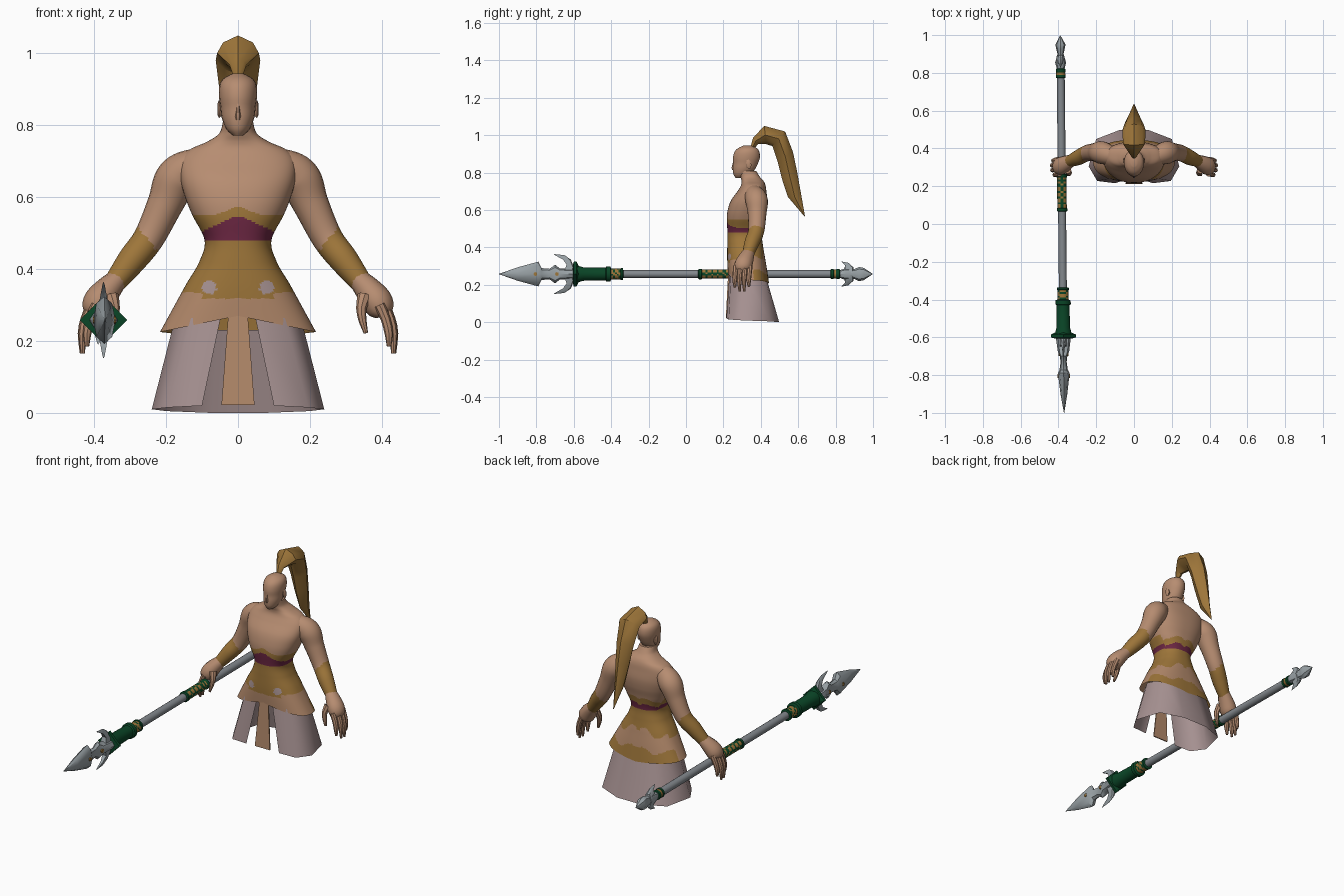
import bpy, bmesh, math
from mathutils import Vector as V

if "Cube" in bpy.data.objects:
    bpy.data.objects.remove(bpy.data.objects["Cube"])


def mat(name, r, g, b):
    m = bpy.data.materials.new(name)
    m.diffuse_color = (r, g, b, 1)
    m.use_nodes = True
    m.node_tree.nodes["Principled BSDF"].inputs["Base Color"].default_value = m.diffuse_color
    return m


SKIN = mat("skin", .47, .265, .165)
GOLD = mat("gold cloth", .34, .18, .042)
SASH = mat("wine sash", .15, .02, .055)
TAN = mat("tan cloth", .45, .25, .145)
MAUVE = mat("mauve cloth", .39, .29, .29)
GREEN = mat("green enamel", .003, .06, .02)
STEEL = mat("shaft steel", .23, .25, .27)
BLADE = mat("blade steel", .32, .36, .38)


def finish(name, bm, mats, rule=None):
    bmesh.ops.remove_doubles(bm, verts=bm.verts, dist=1e-5)
    bmesh.ops.recalc_face_normals(bm, faces=bm.faces)
    if rule:
        for f in bm.faces:
            f.material_index = rule(f.calc_center_median())
    me = bpy.data.meshes.new(name)
    bm.to_mesh(me)
    bm.free()
    for m in mats:
        me.materials.append(m)
    ob = bpy.data.objects.new(name, me)
    bpy.context.collection.objects.link(ob)
    return ob


def loft(name, rings, mats, rule=None, caps=(True, True), closed=True):
    bm = bmesh.new()
    rows = [[bm.verts.new(p) for p in r] for r in rings]
    n = len(rows[0])
    for a, b in zip(rows, rows[1:]):
        for i in range(n if closed else n - 1):
            j = (i + 1) % n
            bm.faces.new((a[i], a[j], b[j], b[i]))
    for row, cap in zip((rows[0], rows[-1]), caps):
        if cap:
            bm.faces.new(row)
    return finish(name, bm, mats, rule)


def ring(c, u, v, n, p=1.0):
    """Closed section around c with half axes u and v; p < 1 makes it boxier."""
    out = []
    for i in range(n):
        t = 2 * math.pi * i / n
        a, b = math.cos(t), math.sin(t)
        out.append(V(c) + V(u) * math.copysign(abs(a) ** p, a) + V(v) * math.copysign(abs(b) ** p, b))
    return out


def level(z, hx, yf, yb, n, p=1.0):
    return ring((0, (yf + yb) / 2, z), (hx, 0, 0), (0, (yb - yf) / 2, 0), n, p)


def smooth_rows(rows, steps):
    """Catmull-Rom refinement of a table of numbers."""
    out = []
    for i in range(len(rows) - 1):
        p = [rows[max(i - 1, 0)], rows[i], rows[i + 1], rows[min(i + 2, len(rows) - 1)]]
        for s in range(steps):
            t = s / steps
            out.append([.5 * (2 * b + (c - a) * t + (2 * a - 5 * b + 4 * c - d) * t * t
                              + (3 * b - a - 3 * c + d) * t ** 3) for a, b, c, d in zip(*p)])
    return out + [list(rows[-1])]


def tube(name, rows, mats, n=12, steps=3, rule=None, depth=1.0):
    """Limb through rows of (x, y, z, radius)."""
    rows = smooth_rows(rows, steps)
    pts = [V(r[:3]) for r in rows]
    rings = []
    for i, r in enumerate(rows):
        t = (pts[min(i + 1, len(pts) - 1)] - pts[max(i - 1, 0)]).normalized()
        u = t.cross(V((0, 1, 0))).normalized()
        rings.append(ring(pts[i], u * r[3], t.cross(u) * r[3] * depth, n))
    return loft(name, rings, mats, rule)


def mirror(ob):
    ob.modifiers.new("mirror", 'MIRROR')
    return ob


# torso and flared tunic: z, half width, front y, back y
body = [(.81, .042, .28, .375), (.778, .052, .29, .395), (.755, .085, .297, .415), (.732, .135, .294, .425),
        (.70, .16, .275, .43), (.65, .16, .24, .435), (.60, .147, .223, .43), (.55, .127, .218, .418),
        (.48, .093, .222, .405), (.42, .108, .221, .41), (.36, .143, .22, .42), (.30, .176, .221, .432),
        (.225, .217, .224, .445)]
rows = []
for z, hx, yf, yb in smooth_rows(body, 14):
    r = level(z, hx, yf, yb, 120, .85)
    w = max(0, (.36 - z) / .135)
    for p in r:
        k = w * (1 - abs(p.x) / hx)
        p.z += .045 * k if p.y < (yf + yb) / 2 else -.025 * k
    rows.append(r)


def body_colour(c):
    x, z, back = abs(c.x), c.z, c.y > .36
    wave = .012 * math.sin(45 * x)
    if back:
        if z > .535 + wave:
            return 0
        if z > .50 + wave:
            return 1
        if z > .475:
            return 2
        return 3 if .27 + wave < z < .36 + 2 * wave else 1
    top = .575 - .4 * x if x < .06 else .551
    if z > top:
        return 0
    if .48 < z < max(.495, .55 - .45 * x):
        return 2
    if c.y < .3 and math.hypot(x - .08, z - .348) < .02 and z > .325 + (x - .06) * .3:
        return 4
    return 1 if z > (.318 if x < .1 else .335) else 3


loft("torso_and_tunic", rows, [SKIN, GOLD, SASH, TAN, MAUVE], body_colour, (True, False))

# head
skull = [(.772, .014, .266, .31), (.79, .033, .254, .345), (.82, .045, .25, .37), (.85, .049, .252, .385),
         (.88, .053, .251, .395), (.91, .052, .259, .393), (.93, .041, .277, .38), (.944, .015, .305, .35)]
loft("head", [level(*r, 20) for r in smooth_rows(skull, 3)], [SKIN])
loft("nose", [ring((0, y, z), (w, 0, 0), (0, .010, 0), 6) for z, y, w in
              ((.862, .261, .004), (.825, .252, .008), (.815, .256, .007))], [SKIN])
mirror(loft("ear", [ring((x, .335, .845), (0, a * .6, -a * .2), (0, 0, a), 8) for x, a in
                    ((.042, .016), (.053, .025), (.057, .016))], [SKIN]))

# ponytail: outer y z, inner y z, half width
tail = [(.345, .937, .368, .93, .012), (.358, .985, .385, .953, .024), (.418, 1.05, .43, .952, .058),
        (.53, 1.02, .462, .942, .062), (.572, .91, .49, .86, .05), (.595, .80, .512, .77, .038),
        (.618, .67, .545, .67, .022), (.637, .563, .634, .565, .002)]


def lock(a, b, c, d, w):
    side = [(w * k, a + (c - a) * t, b + (d - b) * t) for k, t in ((.72, .2), (1, .5), (.6, .82))]
    return [(0, a, b)] + side + [(0, c, d)] + [(-x, y, z) for x, y, z in reversed(side)]


loft("ponytail", [lock(*t) for t in tail], [GOLD])

# arms with cuffs, palms, fingers and thumbs
mirror(tube("arm", [(.06, .35, .69, .042), (.13, .365, .68, .053), (.172, .378, .648, .06), (.203, .38, .58, .050),
                    (.248, .375, .487, .043), (.295, .352, .425, .040), (.345, .33, .36, .030)],
            [SKIN, GOLD], 20, 10, lambda c: int(c.x - .8 * c.z > -.135 and c.z > .345)))
mirror(tube("palm", [(.335, .335, .372, .029), (.36, .322, .345, .037), (.386, .308, .312, .043),
                     (.398, .302, .285, .037), (.403, .302, .27, .022)], [SKIN], 12, 3, depth=1.12))
for i, tip in enumerate((.185, .165, .165, .19)):
    y, dx = .266 + .025 * i, (-.012, 0, .002, -.005)[i]
    mirror(tube(f"finger_{i + 1}", [(.406 + dx, y, .30, .015), (.423 + dx, y - .003, .26, .0135),
                                    (.432 + dx, y - .006, .22, .012), (.432 + dx, y - .004, tip, .006)],
                [SKIN], 8, 2))
mirror(tube("thumb", [(.352, .285, .325, .02), (.343, .27, .29, .0145), (.347, .264, .255, .011),
                      (.356, .26, .222, .006)], [SKIN], 8, 2))

# skirt open at the front, and the hanging front cloth
top = [(.046, .233), (.13, .24), (.178, .32), (.145, .415), (.06, .432)]
low = [(.10, .216), (.195, .228), (.24, .305), (.20, .45), (.075, .498)]


def wrap(pts, zf, zb):
    half = [(x, y, zf + (zb - zf) * i / 4) for i, (x, y) in enumerate(pts)]
    return half + [(-x, y, z) for x, y, z in reversed(half)]


skirt = loft("skirt", [wrap(top, .275, .23), wrap(low, .02, 0)], [MAUVE], caps=(False, False), closed=False)
loft("front_cloth", [[(-w, y, z), (w, y, z), (w, y + .006, z), (-w, y + .006, z)]
                     for w, y, z in ((.027, .226, .275), (.046, .213, .022))], [TAN])

# polearm, running front to back with a slight slant
SZ = .258


def rod(name, sections, mats, n=16, rule=None):
    return loft(name, [ring((-.38 - .01 * y, y, SZ), (hx, 0, 0), (0, 0, hz), n) for y, hx, hz in sections],
                mats, rule)


def round_rod(name, sections, mats, n=16, rule=None):
    return rod(name, [(y, r, r) for y, r in sections], mats, n, rule)


def speckle(c):
    return int((int(c.y * 100 + 200) + int((c.z - SZ + 1) * 90)) % 3 == 0)


round_rod("shaft", [(-.6, .021), (.84, .021)], [STEEL])
grip = [(.065, .022), (.07, .028), (.082, .028)] + [(.085 + .01 * i, .025) for i in range(17)] \
    + [(.25, .028), (.262, .028), (.266, .022)]
round_rod("grip", grip, [GREEN, GOLD], 20, lambda c: int(.09 < c.y < .245) * speckle(c))
round_rod("rear_ring", [(.772, .022), (.776, .026), (.788, .026), (.79, .024), (.803, .024),
                        (.806, .026), (.82, .026), (.824, .02)], [GREEN, GOLD], 16,
          lambda c: int(.79 < c.y < .803))
sleeve = [(-.59, .042), (-.57, .042), (-.55, .036), (-.43, .034), (-.425, .041), (-.405, .041), (-.40, .030)] \
    + [(-.39 + .01 * i, .029) for i in range(5)] + [(-.348, .032), (-.338, .032), (-.335, .02)]
round_rod("head_sleeve", sleeve, [GREEN, GOLD], 20,
          lambda c: int(-.40 < c.y < -.35) * (1 - speckle(c)))
round_rod("diamond_collar", [(-.605, .05), (-.60, .066), (-.585, .066), (-.575, .045)], [GREEN], 4)
rod("spear_head", [(-1, .001, .001), (-.9, .018, .036), (-.79, .031, .066), (-.772, .022, .032),
                   (-.73, .016, .028), (-.70, .02, .05), (-.675, .03, .03), (-.60, .04, .026)], [BLADE], 8)
rod("rear_spike", [(.82, .02, .02), (.855, .029, .032), (.90, .016, .026), (.925, .022, .038),
                   (.95, .027, .033), (.998, .001, .001)], [BLADE], 8)
# small gold studs on both sides of the spear head
for i, (y, hx) in enumerate(((-.805, .032), (-.69, .027))):
    cx = -.38 - .01 * y
    loft(f"stud_{i + 1}", [ring((cx + s, y, SZ), (0, .01, 0), (0, 0, .01), 8) for s in (-hx, hx)], [GOLD])


# curved barbs above and below the shaft, thinning towards the tip
def barb(name, outline, x, half):
    cy = sum(p[0] for p in outline) / len(outline)
    cz = sum(p[1] for p in outline) / len(outline)
    high = max(p[1] for p in outline)
    for tag, s in (("upper", 1), ("lower", -1)):
        loft(f"{tag}_{name}", [[(x + e * half * (1 - .85 * z / high), cy + (y - cy) * k, SZ + s * (cz + (z - cz) * k))
                                for y, z in outline] for e, k in ((-1, .85), (0, 1), (1, .85))], [BLADE])


barb("front_barb", [(-.708, .107), (-.65, .101), (-.615, .077), (-.598, .03), (-.61, .0), (-.65, .015),
                    (-.638, .05), (-.66, .08)], -.374, .02)
barb("rear_barb", [(.828, .068), (.868, .060), (.896, .035), (.895, .0), (.85, .0), (.848, .03),
                   (.85, .047)], -.389, .02)

# smooth shading that keeps hard edges
for ob in bpy.data.objects:
    bpy.ops.object.select_all(action='DESELECT')
    ob.select_set(True)
    bpy.context.view_layer.objects.active = ob
    bpy.ops.object.shade_smooth_by_angle(angle=math.radians(75 if ob == skirt else 38))
